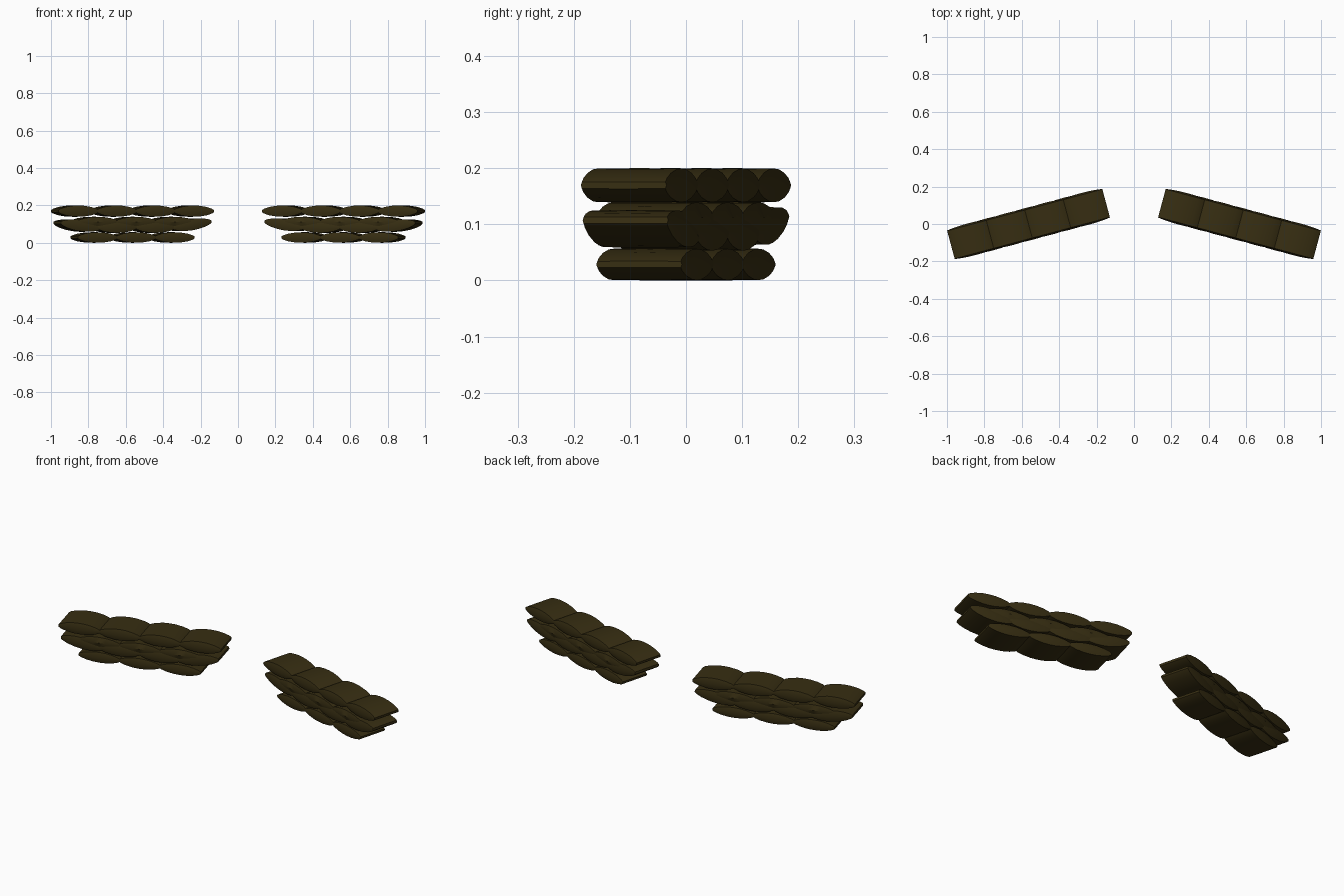
import bpy, bmesh, math
from mathutils import Matrix, Vector

if "Cube" in bpy.data.objects:
    bpy.data.objects.remove(bpy.data.objects["Cube"])

mat = bpy.data.materials.new("dark olive burlap")
mat.diffuse_color = (0.038, 0.027, 0.006, 1)
mat.use_nodes = True
mat.node_tree.nodes["Principled BSDF"].inputs["Base Color"].default_value = mat.diffuse_color

HALF_LEN = 0.11
# half lens profile: fraction of half length, half height
HALF = [(1, 0.006), (0.9, 0.013), (0.65, 0.022), (0.3, 0.0285)]
STATIONS = [(-u, h) for u, h in HALF] + [(0, 0.03)] + HALF[::-1]


def add_bag(bm, wall, x, z, tilt=0, height=1.0):
    """One pillow-shaped bag: a lens extruded through the wall, sides slightly bulged."""
    m = wall @ Matrix.Translation((x, 0, z)) @ Matrix.Rotation(math.radians(tilt), 4, 'Y')
    rings = []
    for u, h in STATIONS:
        h *= height
        w = 0.079 + 0.008 * (1 - u * u)
        t = 0.077
        pts = [(w, 0), (t, h), (0, h * 1.02), (-t, h), (-w, 0), (-t, -h), (0, -h * 1.02), (t, -h)]
        rings.append([bm.verts.new(m @ Vector((u * HALF_LEN, y, zz))) for y, zz in pts])
    for a, b in zip(rings, rings[1:]):
        for i in range(8):
            j = (i + 1) % 8
            bm.faces.new((a[i], a[j], b[j], b[i]))
    bm.faces.new(rings[0][::-1])
    bm.faces.new(rings[-1])


P = 0.213
# courses of bags: (position along wall, centre height, tilt, thickness factor)
LAYERS = {
    "bottom_bags": [(i * P, 0.0285, 0, 0.93) for i in (-1, 0, 1)],
    "middle_bags": [(-0.308, 0.097, 9, 1), (0.308, 0.092, -8, 1),
                    (-P / 2, 0.083, 0, 1), (P / 2, 0.083, 0, 1),
                    (-P, 0.112, 0, 0.9), (0, 0.112, 0, 0.9), (P, 0.112, 0, 0.9)],
    "top_bags": [((i - 1.5) * P, 0.1694, 0, 1) for i in range(4)],
}

# two walls angled back towards the gap, mirrored across x
for side, sx in (("right", 1), ("left", -1)):
    wall = (Matrix.Scale(sx, 4, (1, 0, 0)) @ Matrix.Translation((0.564, 0, 0))
            @ Matrix.Rotation(math.radians(-15), 4, 'Z'))
    for name, bags in LAYERS.items():
        bm = bmesh.new()
        for b in bags:
            add_bag(bm, wall, *b)
        bmesh.ops.recalc_face_normals(bm, faces=bm.faces)
        me = bpy.data.meshes.new(f"{side}_{name}")
        bm.to_mesh(me)
        bm.free()
        me.materials.append(mat)
        ob = bpy.data.objects.new(f"{side}_{name}", me)
        bpy.context.collection.objects.link(ob)
        bpy.ops.object.select_all(action='DESELECT')
        ob.select_set(True)
        bpy.context.view_layer.objects.active = ob
        bpy.ops.object.shade_smooth_by_angle(angle=math.radians(40))
